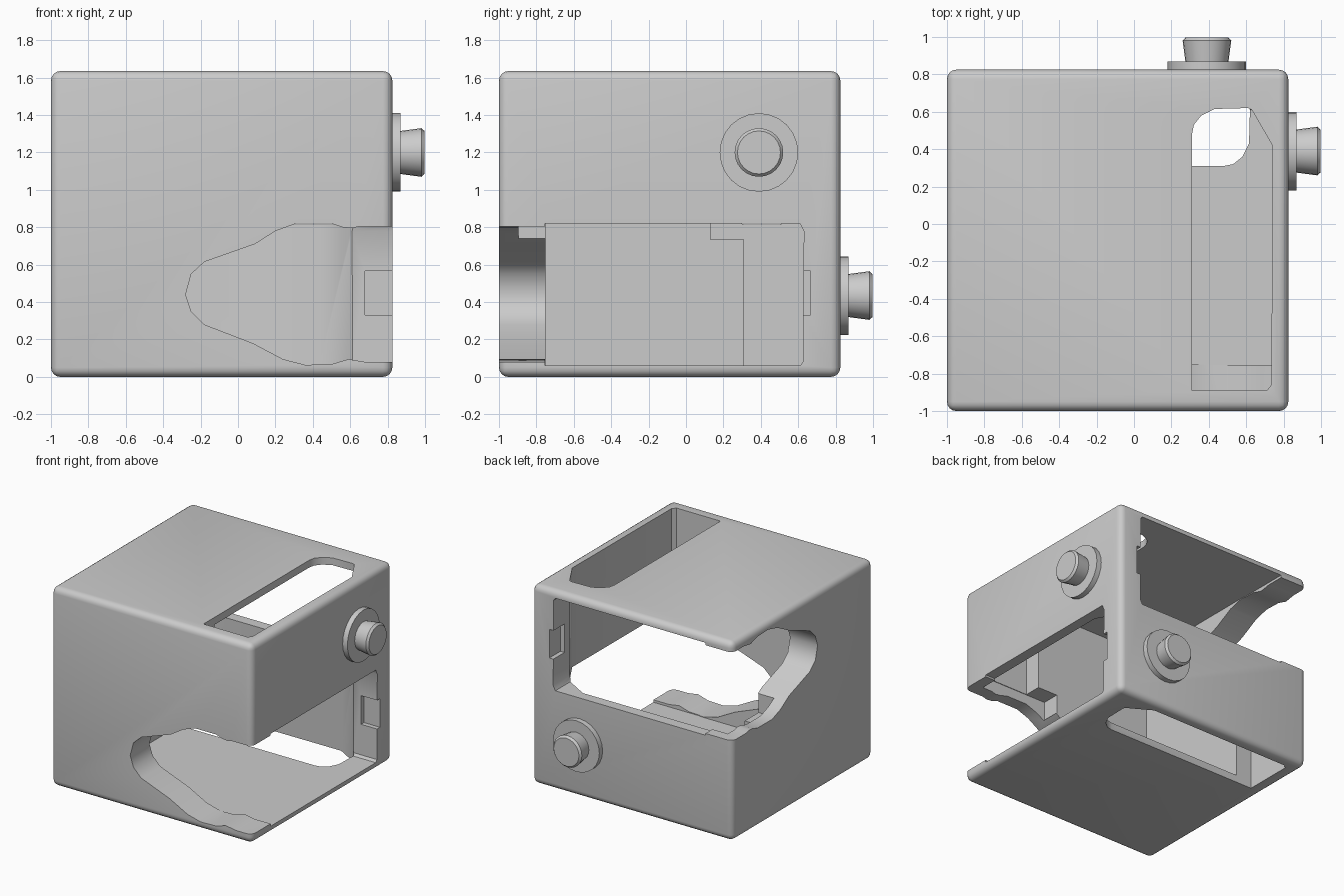
import bpy
import bmesh
import math
from mathutils import Matrix

if "Cube" in bpy.data.objects:
    bpy.data.objects.remove(bpy.data.objects["Cube"], do_unlink=True)

H = 1.635            # body height
W = 0.825            # outer face of the two peg sides
# Half turn about the horizontal diagonal: swaps x and y, flips z
FLIP = Matrix(((0, 1, 0, 0), (1, 0, 0, 0), (0, 0, -1, H), (0, 0, 0, 1)))

grey = bpy.data.materials.new("plain_grey")
grey.use_nodes = True
COLOUR = (0.6, 0.6, 0.6, 1)
grey.diffuse_color = COLOUR
grey.node_tree.nodes["Principled BSDF"].inputs["Base Color"].default_value = COLOUR


def finish(bm, name):
    bmesh.ops.recalc_face_normals(bm, faces=bm.faces)
    mesh = bpy.data.meshes.new(name)
    bm.to_mesh(mesh)
    bm.free()
    mesh.materials.append(grey)
    obj = bpy.data.objects.new(name, mesh)
    bpy.context.collection.objects.link(obj)
    return obj


def box(name, x, y, z):
    bm = bmesh.new()
    bmesh.ops.create_cube(bm, size=1)
    for v in bm.verts:
        v.co = [r[0] if c < 0 else r[1] for c, r in zip(v.co, (x, y, z))]
    return finish(bm, name)


def prism(name, points, place, low, high):
    """Extrude a closed outline; place(a, b, depth) gives the position."""
    bm = bmesh.new()
    face = bm.faces.new([bm.verts.new(place(a, b, low)) for a, b in points])
    top = bmesh.ops.extrude_face_region(bm, geom=[face])["geom"]
    for v in [g for g in top if isinstance(g, bmesh.types.BMVert)]:
        a, b = points[0]
        step = [p - q for p, q in zip(place(a, b, high), place(a, b, low))]
        v.co = [c + s for c, s in zip(v.co, step)]
    return finish(bm, name)


def select_only(obj):
    bpy.ops.object.select_all(action="DESELECT")
    obj.select_set(True)
    bpy.context.view_layer.objects.active = obj


def apply_all(obj):
    select_only(obj)
    for m in list(obj.modifiers):
        bpy.ops.object.modifier_apply(modifier=m.name)


def carve(body, cutter, both=True):
    """Cut the body, then cut again with the half-turned cutter."""
    for turn in range(2 if both else 1):
        if turn:
            cutter.data.transform(FLIP)
        m = body.modifiers.new("cut", "BOOLEAN")
        m.operation = "DIFFERENCE"
        m.solver = "EXACT"
        m.object = cutter
        apply_all(body)
    bpy.data.objects.remove(cutter, do_unlink=True)


# Rounded outer block
body = box("housing", (-1, W), (-1, W), (0, H))
bevel = body.modifiers.new("round", "BEVEL")
bevel.width = 0.05
bevel.segments = 4
apply_all(body)

# Hollow inside
carve(body, box("cavity", (-0.75, 0.62), (-0.75, 0.62), (0.06, H - 0.06)), False)

# Wide side opening with slightly clipped far corners
side = [(-0.755, 0.06), (0.61, 0.06), (0.625, 0.08), (0.63, 0.78),
        (0.61, 0.82), (-0.755, 0.82)]
carve(body, prism("side_opening", side, lambda a, b, d: (d, a, b), 0.4, 1.1))

# Tapered finger opening through the thick wall
finger = [(0.9, 0.08), (0.68, 0.08), (0.59, 0.095), (0.5, 0.068), (0.36, 0.064),
          (0.24, 0.095), (0.08, 0.18), (-0.18, 0.28), (-0.25, 0.35), (-0.28, 0.44),
          (-0.25, 0.55), (-0.18, 0.615), (0.09, 0.71), (0.2, 0.78), (0.31, 0.82),
          (0.5, 0.82), (0.56, 0.8), (0.61, 0.795), (0.65, 0.805), (0.9, 0.805)]
carve(body, prism("finger_opening", finger, lambda a, b, d: (a, d, b), -1.1, -0.74))

# Long slot in the panel, continuing down into the walls
slot = [(0.31, -0.89), (0.71, -0.89), (0.735, -0.86), (0.74, 0.42), (0.63, 0.61),
        (0.61, 0.62), (0.43, 0.615), (0.36, 0.58), (0.32, 0.53), (0.31, 0.48)]
carve(body, prism("panel_slot", slot, lambda a, b, d: (a, b, d), 0.815, 1.8))

# Pocket behind the finger opening, and latch recess in the jamb
carve(body, box("pocket", (0.13, 0.735), (-0.895, -0.74), (0.74, 0.9)))
carve(body, box("latch_recess", (0.68, 0.9), (0.58, 0.665), (0.33, 0.565)))

select_only(body)
bpy.ops.object.shade_smooth_by_angle(angle=math.radians(35))

# Flanged pegs, one on each closed half
rings = [(0.0, -0.03), (0.21, -0.03), (0.21, 0.043), (0.115, 0.043),
         (0.13, 0.155), (0.115, 0.172), (0.0, 0.172)]
for name, turn in (("side_peg", Matrix()), ("back_peg", FLIP)):
    bm = bmesh.new()
    edges = []
    verts = [bm.verts.new((W + d, r, 0)) for r, d in rings]
    for a, b in zip(verts, verts[1:]):
        edges.append(bm.edges.new((a, b)))
    bmesh.ops.spin(bm, geom=verts + edges, cent=(0, 0, 0), axis=(1, 0, 0),
                   angle=math.tau, steps=24)
    bmesh.ops.remove_doubles(bm, verts=bm.verts, dist=0.0005)
    bm.transform(turn @ Matrix.Translation((0, 0.39, 1.2)))
    peg = finish(bm, name)
    select_only(peg)
    bpy.ops.object.shade_smooth_by_angle(angle=math.radians(35))
